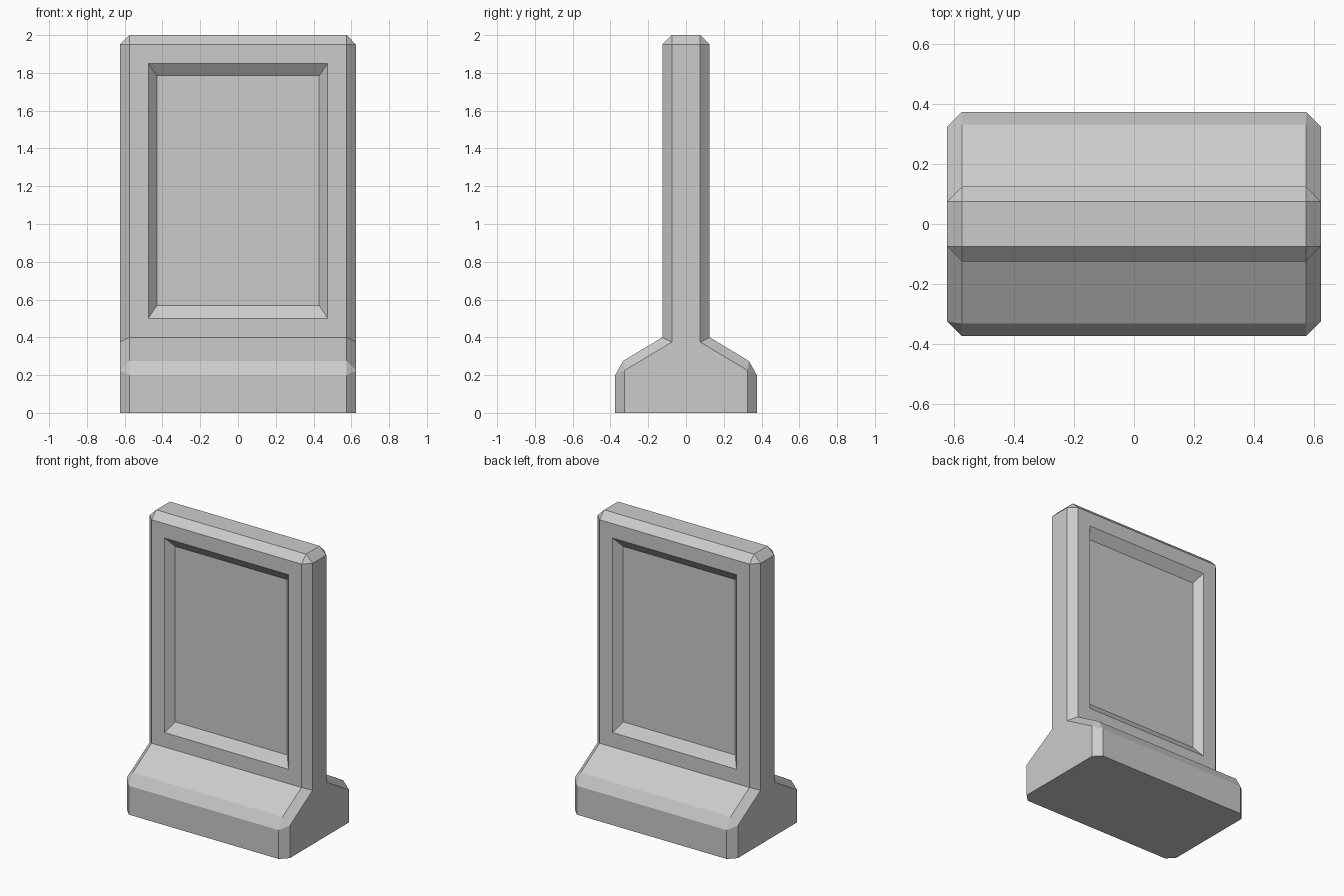
import bpy
import bmesh

if "Cube" in bpy.data.objects:
    bpy.data.objects.remove(bpy.data.objects["Cube"])

# Half cross-sections (y, z): full body, and the narrower chamfered end.
# Repeated end points collapse into the triangular corner facets.
BODY = [(0.375, 0), (0.375, 0.2), (0.333, 0.275), (0.125, 0.4), (0.125, 1.95), (0.075, 2.0)]
END = [(0.325, 0), (0.325, 0.225), (0.325, 0.225), (0.075, 0.375), (0.075, 1.95), (0.075, 1.95)]


def section(bm, x, half):
    """Closed ring of vertices, mirrored across y = 0."""
    ring = half + [(-y, z) for y, z in reversed(half)]
    return [bm.verts.new((x, y, z)) for y, z in ring]


# Barrier body: loft the sections along x
bm = bmesh.new()
rings = [section(bm, x, half) for x, half in
         ((-0.625, END), (-0.575, BODY), (0.575, BODY), (0.625, END))]
for a, b in zip(rings, rings[1:]):
    n = len(a)
    for i in range(n):
        j = (i + 1) % n
        bm.faces.new((a[i], a[j], b[j], b[i]))
bm.faces.new(rings[0])
bm.faces.new(rings[-1])
bmesh.ops.remove_doubles(bm, verts=bm.verts, dist=0.0005)
bmesh.ops.recalc_face_normals(bm, faces=bm.faces)

# Recessed panels on the front and back of the upright slab
panels = [f for f in bm.faces
          if abs(f.normal.y) > 0.99 and f.calc_center_median().z > 1
          and f.calc_area() > 1]
bmesh.ops.inset_individual(bm, faces=panels, thickness=0.1, use_even_offset=True)
bmesh.ops.inset_individual(bm, faces=panels, thickness=0.045, use_even_offset=True)
for f in panels:
    for v in f.verts:
        v.co.y = 0.075 if v.co.y > 0 else -0.075
        v.co.z = 1.785 if v.co.z > 1.2 else 0.568

mesh = bpy.data.meshes.new("barrier_wall")
bm.to_mesh(mesh)
bm.free()
bpy.context.collection.objects.link(bpy.data.objects.new("barrier_wall", mesh))
